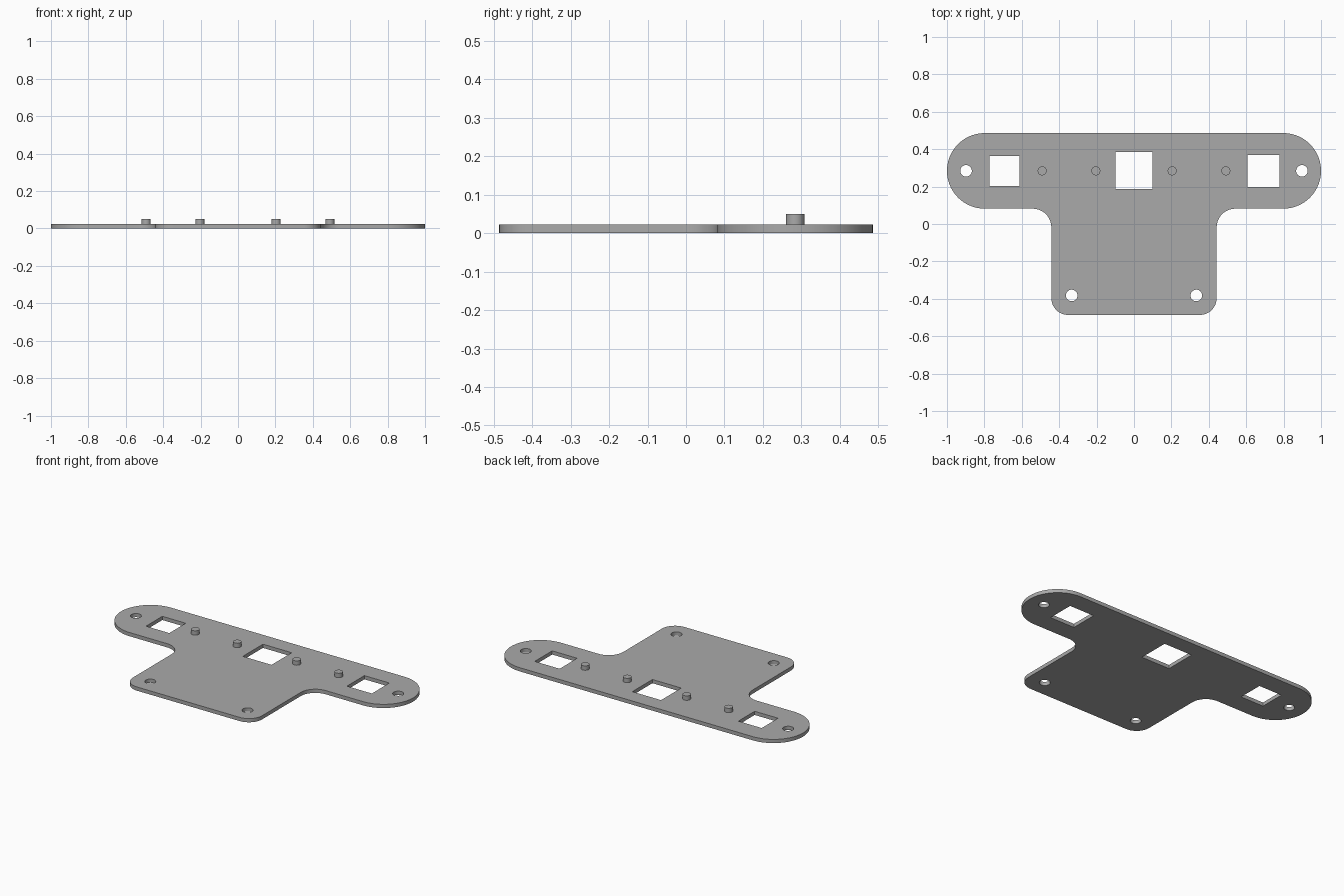
import bpy
from math import cos, sin, radians, pi

cube = bpy.data.objects.get("Cube")
if cube:
    bpy.data.objects.remove(cube, do_unlink=True)

THICK = 0.023
PEG_TOP = 0.05
BAR_Y = 0.284       # centre line of the wide bar
BAR_R = 0.202       # bar half depth and end radius
BODY_X = 0.442      # half width of the lower tab
FRONT_Y = -0.486
FILLET = 0.1
CORNER = 0.09

grey = bpy.data.materials.new("plate grey")
grey.use_nodes = True
colour = (0.4, 0.4, 0.4, 1)
grey.diffuse_color = colour
grey.node_tree.nodes["Principled BSDF"].inputs["Base Color"].default_value = colour


def arc(cx, cy, r, start, end, n):
    angles = [radians(start + (end - start) * i / n) for i in range(n + 1)]
    return [(cx + r * cos(a), cy + r * sin(a)) for a in angles]


def circle(cx, cy, r, n=32):
    return arc(cx, cy, r, 0, 360, n)[:-1]


def rectangle(cx, cy, w, h):
    return [(cx + sx * w / 2, cy + sy * h / 2)
            for sx, sy in ((-1, -1), (1, -1), (1, 1), (-1, 1))]


def finish(obj):
    obj.data.materials.clear()
    obj.data.materials.append(grey)
    bpy.ops.object.select_all(action="DESELECT")
    obj.select_set(True)
    bpy.context.view_layer.objects.active = obj
    bpy.ops.object.shade_smooth_by_angle(angle=radians(30))


def extruded_plate(name, loops, thickness):
    """Filled outline whose inner loops become through holes."""
    curve = bpy.data.curves.new(name, "CURVE")
    curve.dimensions = "2D"
    curve.fill_mode = "BOTH"
    curve.extrude = thickness / 2
    for loop in loops:
        spline = curve.splines.new("POLY")
        spline.points.add(len(loop) - 1)
        for point, (x, y) in zip(spline.points, loop):
            point.co = (x, y, 0, 1)
        spline.use_cyclic_u = True
    obj = bpy.data.objects.new(name, curve)
    bpy.context.collection.objects.link(obj)
    bpy.ops.object.select_all(action="DESELECT")
    obj.select_set(True)
    bpy.context.view_layer.objects.active = obj
    bpy.ops.object.convert(target="MESH")
    obj = bpy.context.view_layer.objects.active
    for v in obj.data.vertices:
        v.co.z += thickness / 2
    # weld the caps to the walls
    bpy.ops.object.mode_set(mode="EDIT")
    bpy.ops.mesh.select_all(action="SELECT")
    bpy.ops.mesh.remove_doubles(threshold=0.0001)
    bpy.ops.mesh.normals_make_consistent(inside=False)
    bpy.ops.object.mode_set(mode="OBJECT")
    finish(obj)
    return obj


# T-shaped outline: right half, then its mirror
right = arc(BODY_X - CORNER, FRONT_Y + CORNER, CORNER, -90, 0, 12)
right += arc(BODY_X + FILLET, BAR_Y - BAR_R - FILLET, FILLET, 180, 90, 12)
right += arc(1 - BAR_R, BAR_Y, BAR_R, -90, 90, 36)
outline = right + [(-x, y) for x, y in reversed(right)]

# Screw holes and square windows
holes = [circle(s * x, y, 0.031) for s in (-1, 1)
         for x, y in ((0.898, BAR_Y), (0.333, -0.382))]
windows = [rectangle(-0.693, BAR_Y, 0.16, 0.16),
           rectangle(0, BAR_Y + 0.002, 0.197, 0.197),
           rectangle(0.692, BAR_Y, 0.171, 0.171)]
extruded_plate("mounting_plate", [outline] + holes + windows, THICK)

# Locating pegs on the upper face
for side, s in (("right", -1), ("left", 1)):
    for place, x in (("inner", 0.204), ("outer", 0.491)):
        bottom = THICK - 0.005
        bpy.ops.mesh.primitive_cylinder_add(
            vertices=32, radius=0.024, depth=PEG_TOP - bottom,
            location=(s * x, BAR_Y, (PEG_TOP + bottom) / 2))
        peg = bpy.context.object
        peg.name = f"{side}_{place}_peg"
        finish(peg)
